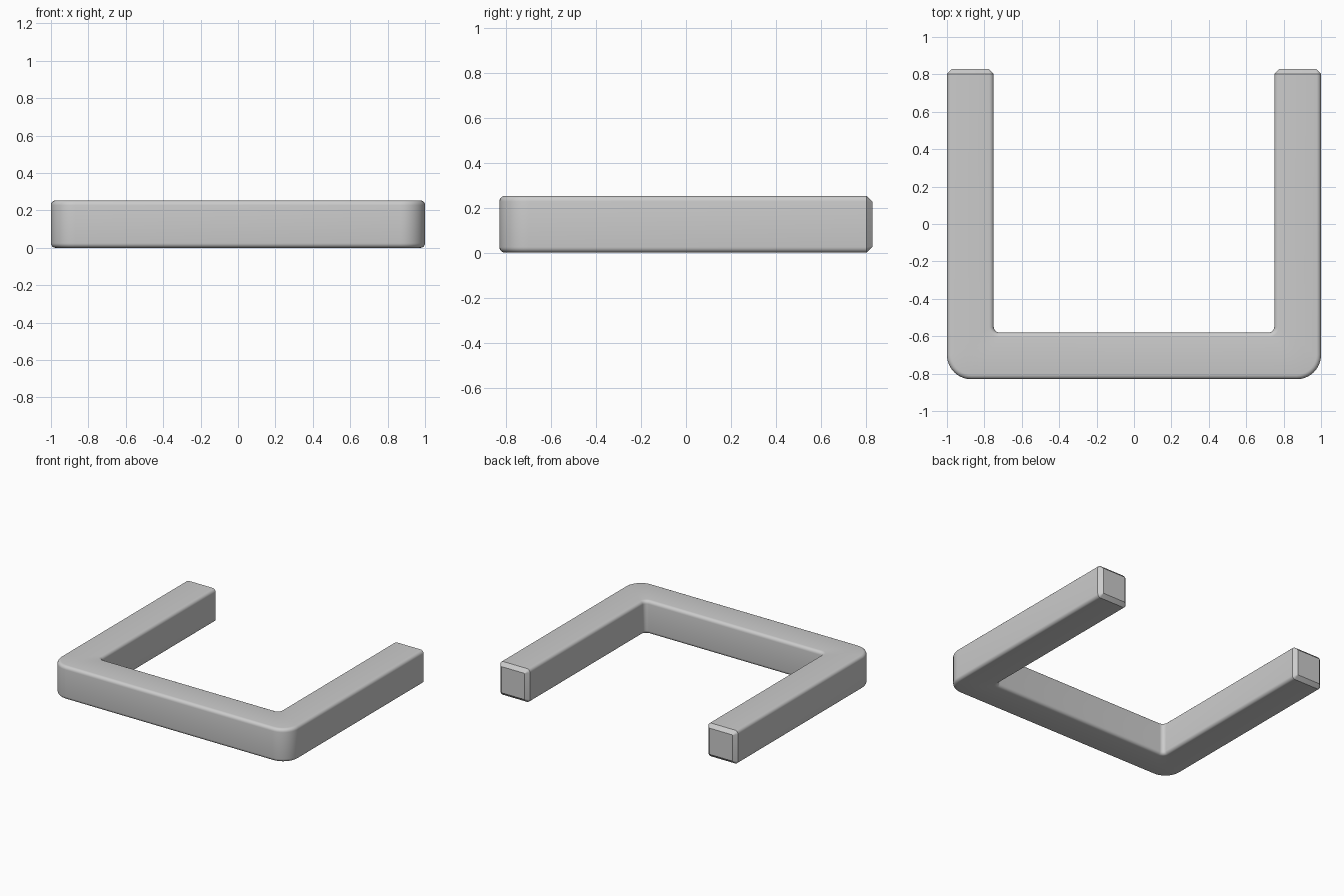
import bpy
import bmesh
from math import sin, cos, pi
from mathutils import Vector

cube = bpy.data.objects.get("Cube")
if cube:
    bpy.data.objects.remove(cube, do_unlink=True)

HALF_X, HALF_Y = 1.0, 0.83
BAR, HEIGHT = 0.25, 0.253
OUTER_R, INNER_R = 0.13, 0.03
EDGE_R, CHAMFER = 0.025, 0.027
ARC_STEPS, EDGE_STEPS = 10, 5


def section(inset, radius):
    """Rounded square as (on outer side, depth from that side, height)."""
    points = []
    for outer, top in ((True, False), (True, True), (False, True), (False, False)):
        arc = []
        for i in range(EDGE_STEPS + 1):
            a = pi / 2 * i / EDGE_STEPS
            depth = inset + radius * (1 - cos(a))
            rise = inset + radius * (1 - sin(a))
            arc.append((outer, depth, HEIGHT - rise if top else rise))
        points += arc if outer == top else arc[::-1]
    return points


def add_ring(bm, outer_pt, inner_pt, normal, profile):
    ring = []
    for outer, depth, z in profile:
        p = outer_pt - normal * depth if outer else inner_pt + normal * depth
        ring.append(bm.verts.new((p.x, p.y, z)))
    return ring


bm = bmesh.new()
body = section(0, EDGE_R)
tip = section(CHAMFER, 0.002)
front, side = Vector((0, -1)), Vector((1, 0))
inner_x, inner_y = HALF_X - BAR, -HALF_Y + BAR

# Middle of the crossbar
rings = [add_ring(bm, Vector((0, -HALF_Y)), Vector((0, inner_y)), front, body)]

# Rounded corner
outer_c = Vector((HALF_X - OUTER_R, -HALF_Y + OUTER_R))
inner_c = Vector((inner_x - INNER_R, inner_y + INNER_R))
for i in range(ARC_STEPS + 1):
    a = pi / 2 * i / ARC_STEPS
    n = front * cos(a) + side * sin(a)
    rings.append(add_ring(bm, outer_c + n * OUTER_R, inner_c + n * INNER_R, n, body))

# Arm with a chamfered end
for y, profile in ((HALF_Y - CHAMFER, body), (HALF_Y, tip)):
    rings.append(add_ring(bm, Vector((HALF_X, y)), Vector((inner_x, y)), side, profile))

for a, b in zip(rings, rings[1:]):
    for i in range(len(a)):
        j = (i + 1) % len(a)
        bm.faces.new((a[i], a[j], b[j], b[i]))
bm.faces.new(rings[-1])
bmesh.ops.recalc_face_normals(bm, faces=bm.faces)

# The half profile may be open, so make sure the end cap points backwards
bm.normal_update()
cap = max(bm.faces, key=lambda f: f.calc_center_median().y)
if cap.normal.y < 0:
    bmesh.ops.reverse_faces(bm, faces=bm.faces)

mesh = bpy.data.meshes.new("u_bar")
bm.to_mesh(mesh)
bm.free()
bar = bpy.data.objects.new("u_bar", mesh)
bpy.context.collection.objects.link(bar)

# Other half
bpy.ops.object.select_all(action="DESELECT")
bar.select_set(True)
bpy.context.view_layer.objects.active = bar
mirror = bar.modifiers.new("mirror", "MIRROR")
mirror.use_axis[0] = True
mirror.use_clip = True
bpy.ops.object.modifier_apply(modifier=mirror.name)
bpy.ops.object.shade_smooth_by_angle(angle=pi / 6)
